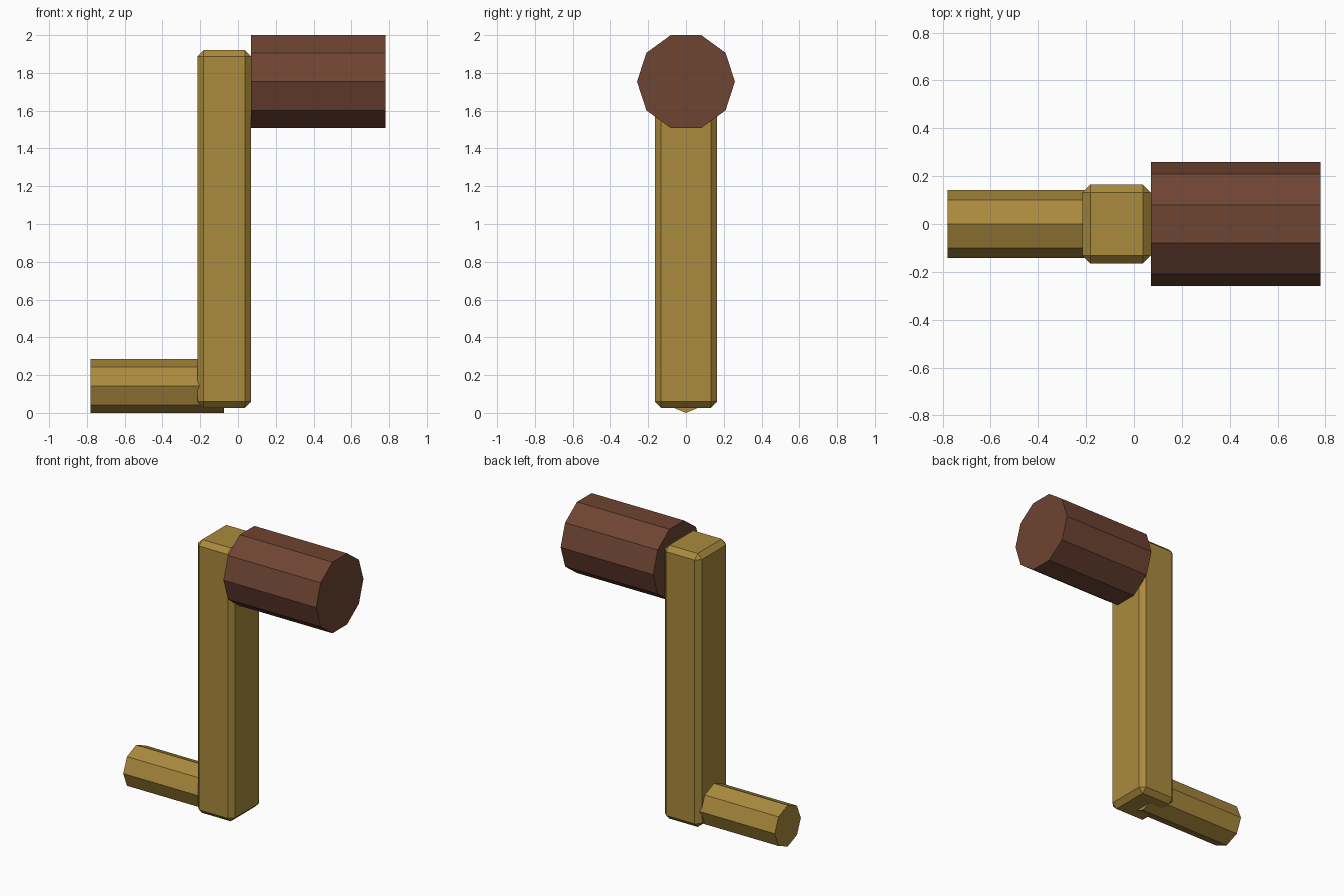
import bpy, bmesh, math
from mathutils import Matrix, Vector

if "Cube" in bpy.data.objects:
    bpy.data.objects.remove(bpy.data.objects["Cube"])


def material(name, color):
    m = bpy.data.materials.new(name)
    m.diffuse_color = (*color, 1.0)
    m.use_nodes = True
    m.node_tree.nodes["Principled BSDF"].inputs["Base Color"].default_value = m.diffuse_color
    return m


def make_object(name, bm, mat):
    bmesh.ops.recalc_face_normals(bm, faces=bm.faces)
    me = bpy.data.meshes.new(name)
    bm.to_mesh(me)
    bm.free()
    me.materials.append(mat)
    ob = bpy.data.objects.new(name, me)
    bpy.context.collection.objects.link(ob)
    return ob


def rod(name, x0, x1, z, radius, sides, mat):
    """Flat-sided cylinder lying along x."""
    bm = bmesh.new()
    place = Matrix.Translation(((x0 + x1) / 2, 0, z)) @ Matrix.Rotation(math.pi / 2, 4, 'Y')
    bmesh.ops.create_cone(bm, cap_ends=True, segments=sides, radius1=radius,
                          radius2=radius, depth=x1 - x0, matrix=place)
    return make_object(name, bm, mat)


def chamfered_box(name, lo, hi, chamfer, mat):
    lo, hi = Vector(lo), Vector(hi)
    bm = bmesh.new()
    place = Matrix.Translation((lo + hi) / 2) @ Matrix.Diagonal((*(hi - lo), 1))
    bmesh.ops.create_cube(bm, size=1, matrix=place)
    bmesh.ops.bevel(bm, geom=bm.edges[:], offset=chamfer, segments=1,
                    affect='EDGES', profile=0.5)
    return make_object(name, bm, mat)


brass = material("brass", (0.402, 0.254, 0.046))
wood = material("brown_wood", (0.156, 0.058, 0.032))

# Crank arm, drive shaft at its foot and grip at its top
chamfered_box("crank_arm", (-0.215, -0.165, 0.026), (0.07, 0.165, 1.92), 0.033, brass)
rod("drive_shaft", -0.78, -0.075, 0.143, 0.143, 8, brass)
rod("hand_grip", 0.07, 0.78, 1.754, 0.259, 10, wood)
